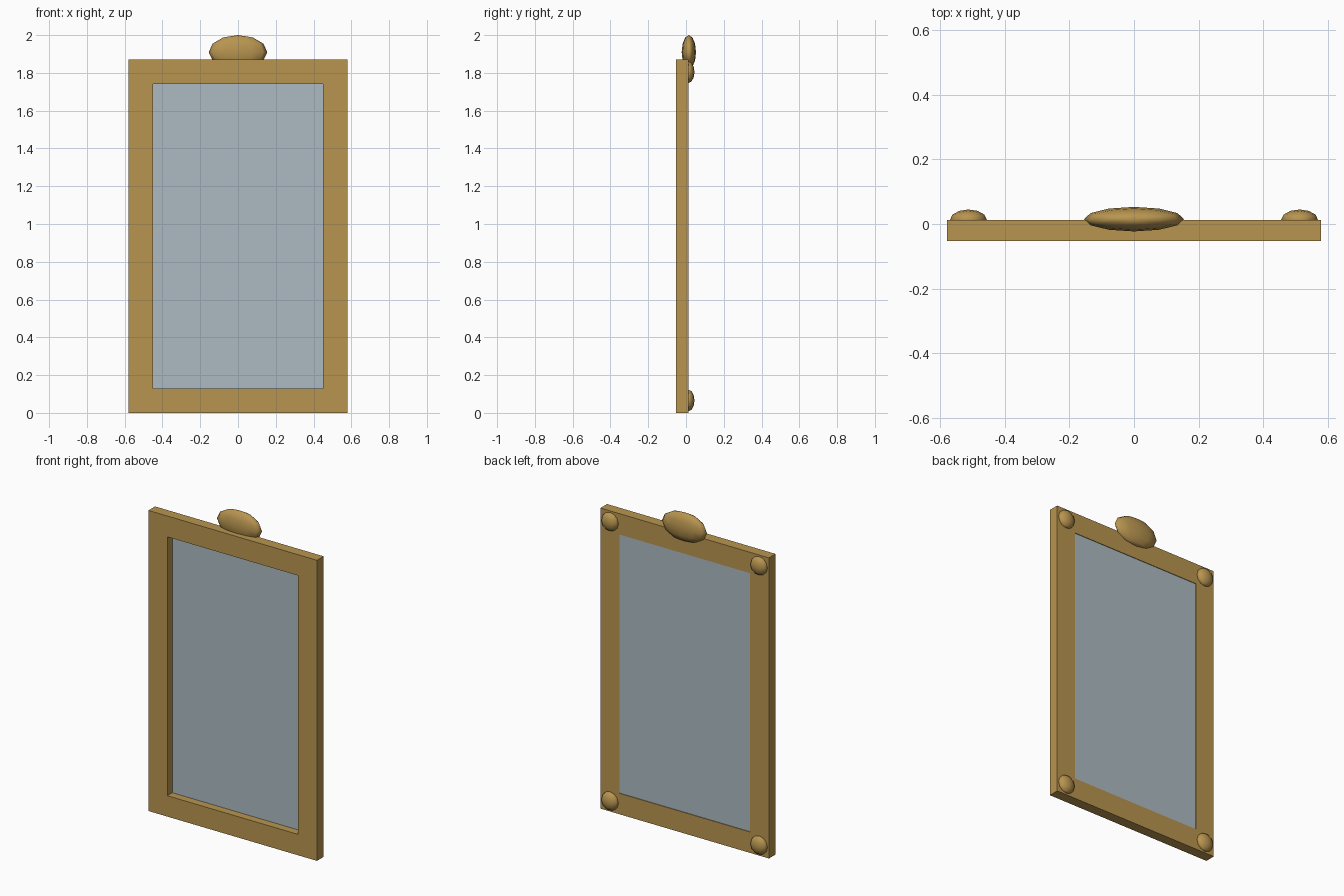
import bpy, bmesh
from mathutils import Matrix

if "Cube" in bpy.data.objects:
    bpy.data.objects.remove(bpy.data.objects["Cube"])


def material(name, color):
    m = bpy.data.materials.new(name)
    m.diffuse_color = color
    m.use_nodes = True
    m.node_tree.nodes["Principled BSDF"].inputs["Base Color"].default_value = m.diffuse_color
    return m


gold = material("gilt", (0.48, 0.30, 0.08, 1))
silver = material("mirror_grey", (0.42, 0.50, 0.54, 1))

FRONT, BACK = -0.052, 0.013
W, H, RAIL = 0.58, 1.87, 0.13


def finish(name, bm, mat):
    mesh = bpy.data.meshes.new(name)
    bm.to_mesh(mesh)
    bm.free()
    mesh.materials.append(mat)
    ob = bpy.data.objects.new(name, mesh)
    bpy.context.collection.objects.link(ob)
    return ob


def ellipsoid(name, centre, radii, segments, rings):
    bm = bmesh.new()
    bmesh.ops.create_uvsphere(
        bm, u_segments=segments, v_segments=rings, radius=1,
        matrix=Matrix.Translation(centre) @ Matrix.Diagonal((*radii, 1)))
    for f in bm.faces:
        f.smooth = True
    return finish(name, bm, gold)


# Rectangular frame: a ring of four faces pulled forward
bm = bmesh.new()


def rectangle(w, z0, z1):
    return [bm.verts.new((x, BACK, z))
            for x, z in ((-w, z0), (w, z0), (w, z1), (-w, z1))]


outer = rectangle(W, 0, H)
inner = rectangle(W - RAIL, RAIL, H - RAIL)
for i in range(4):
    j = (i + 1) % 4
    bm.faces.new((outer[i], outer[j], inner[j], inner[i]))
ext = bmesh.ops.extrude_face_region(bm, geom=bm.faces[:])
moved = [v for v in ext["geom"] if isinstance(v, bmesh.types.BMVert)]
bmesh.ops.translate(bm, verts=moved, vec=(0, FRONT - BACK, 0))
# keep the back ring so the frame is closed on both sides
if not any(all(abs(v.co.y - BACK) < 1e-5 for v in f.verts) for f in bm.faces):
    for i in range(4):
        j = (i + 1) % 4
        bm.faces.new((outer[i], outer[j], inner[j], inner[i]))
bmesh.ops.recalc_face_normals(bm, faces=bm.faces[:])
finish("frame", bm, gold)

# Mirror pane, set near the back of the opening
bm = bmesh.new()
bmesh.ops.create_cube(
    bm, size=1,
    matrix=Matrix.Translation((0, 0.003, H / 2))
    @ Matrix.Diagonal((2 * (W - RAIL), 0.012, H - 2 * RAIL, 1)))
finish("mirror_pane", bm, silver)

# Crest on the top rail
ellipsoid("crest", (0, 0.015, 1.91), (0.155, 0.038, 0.09), 12, 6)

# Corner bosses on the back face
for side, x in (("left", -0.513), ("right", 0.513)):
    for level, z in (("lower", 0.066), ("upper", H - 0.066)):
        ellipsoid(f"{level}_{side}_boss", (x, BACK, z),
                  (0.057, 0.032, 0.057), 12, 6)
